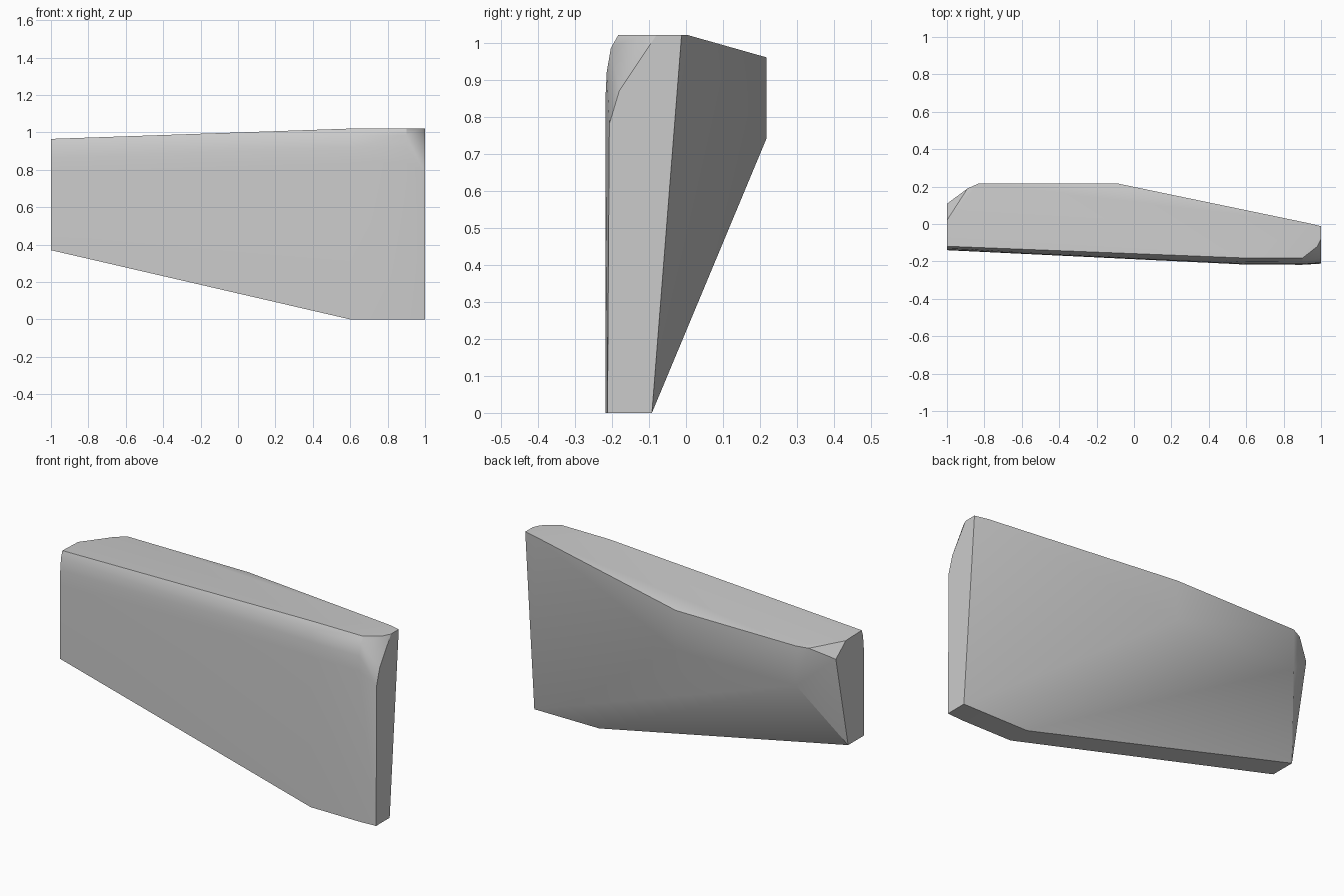
import bpy
import bmesh
import math
from mathutils import Vector

default_cube = bpy.data.objects.get("Cube")
if default_cube:
    bpy.data.objects.remove(default_cube, do_unlink=True)


def make_material(name, value):
    material = bpy.data.materials.new(name)
    material.use_nodes = True
    colour = (value, value, value, 1)
    material.diffuse_color = colour
    shader = material.node_tree.nodes["Principled BSDF"]
    shader.inputs["Base Color"].default_value = colour
    shader.inputs["Roughness"].default_value = 0.8
    return material


def front_section(x, front, bottom, top, size):
    """Front outline at one station: foot, straight wall and rounded top edge."""
    rounding = [(0.035, 0), (0.015, 0.035), (0.004, 0.1), (0, 0.18)]
    wall = [(x, front + inset * size, top - drop) for inset, drop in rounding]
    return wall + [(x, front, bottom)]


points = []

# Rounded front wall, from the low narrow end to the tall end
points += front_section(-1, -0.14, 0.37, 0.965, 0.6)
points += front_section(0.6, -0.217, 0, 1.02, 1)
points += front_section(0.9, -0.218, 0, 1.02, 1)

# Narrow end: its back edge and clipped upper corner
points += [(-1, 0, 0.37), (-1, 0.108, 0.89), (-1, 0.02, 0.96), (-0.89, 0.19, 0.953)]

# Tall end: front edge, rounded upper corner and back edge
points += [(1, -0.212, 0), (1, -0.207, 0.78), (1, -0.18, 0.87), (1, -0.08, 1.02)]
points += [(0.98, -0.12, 1.02), (1, -0.012, 1.02), (0.93, 0.005, 1.02)]

# Foot of the sloping back
points += [(x, -0.092, 0) for x in (0.6, 1)]

# Upright panel on the back
points += [(x, 0.217, z) for x in (-0.83, -0.09) for z in (0.74, 0.96)]

# Wrap the outlines in one solid faceted body
bm = bmesh.new()
for point in points:
    bm.verts.new(Vector(point))
hull = bmesh.ops.convex_hull(bm, input=bm.verts)
unused = {v for v in hull["geom_interior"] + hull["geom_unused"]
          if isinstance(v, bmesh.types.BMVert)}
bmesh.ops.delete(bm, geom=list(unused), context="VERTS")
bmesh.ops.dissolve_limit(bm, angle_limit=math.radians(0.5),
                         verts=bm.verts, edges=bm.edges)
bmesh.ops.recalc_face_normals(bm, faces=bm.faces)

mesh = bpy.data.meshes.new("wedge_block")
bm.to_mesh(mesh)
bm.free()
mesh.materials.append(make_material("plain grey", 0.6))
block = bpy.data.objects.new("wedge_block", mesh)
bpy.context.collection.objects.link(block)

# Soft shading that keeps the hard edges
bpy.ops.object.select_all(action="DESELECT")
block.select_set(True)
bpy.context.view_layer.objects.active = block
bpy.ops.object.shade_smooth_by_angle(angle=math.radians(30))
